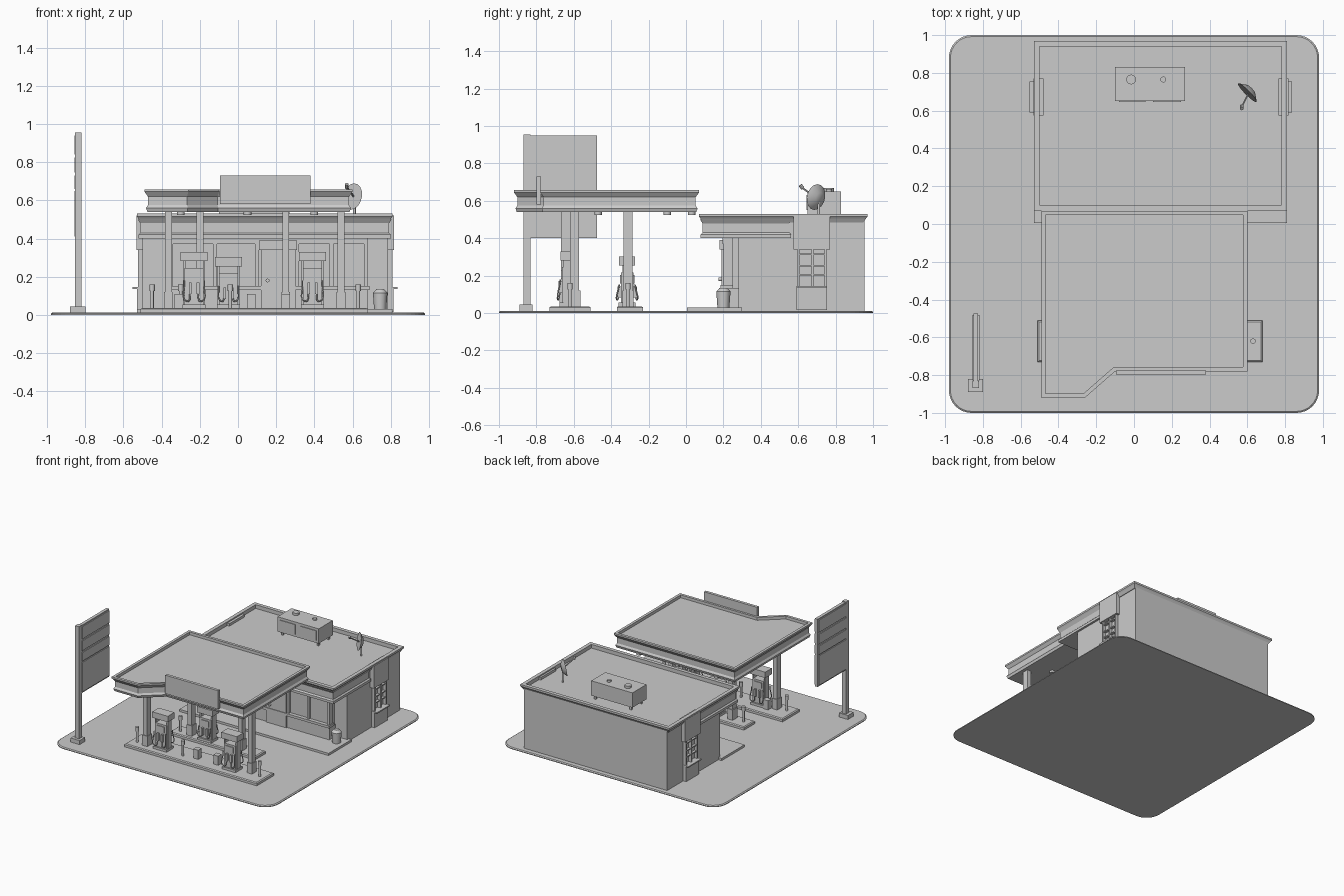
import bpy, bmesh, math
from mathutils import Vector

grey = bpy.data.materials.new("plain grey")
grey.diffuse_color = (0.6, 0.6, 0.6, 1)


def finish(name, bm, smooth=False):
    bmesh.ops.recalc_face_normals(bm, faces=bm.faces)
    me = bpy.data.meshes.new(name)
    bm.to_mesh(me)
    bm.free()
    me.materials.append(grey)
    ob = bpy.data.objects.new(name, me)
    bpy.context.collection.objects.link(ob)
    if smooth:
        bpy.context.view_layer.objects.active = ob
        ob.select_set(True)
        bpy.ops.object.shade_smooth_by_angle(angle=math.radians(40))
        ob.select_set(False)
    return ob


def box(name, x0, x1, y0, y1, z0, z1):
    bm = bmesh.new()
    bmesh.ops.create_cube(bm, size=1)
    for v in bm.verts:
        v.co = ((x0 + x1) / 2 + v.co.x * (x1 - x0), (y0 + y1) / 2 + v.co.y * (y1 - y0),
                (z0 + z1) / 2 + v.co.z * (z1 - z0))
    return finish(name, bm)


def rod(name, a, b, r, r2=None, n=12):
    a, b = Vector(a), Vector(b)
    bm = bmesh.new()
    bmesh.ops.create_cone(bm, cap_ends=True, segments=n, radius1=r,
                          radius2=r if r2 is None else r2, depth=(b - a).length)
    q = (b - a).to_track_quat('Z', 'Y')
    for v in bm.verts:
        v.co = q @ v.co + (a + b) / 2
    return finish(name, bm, True)


def inset(pts, d):
    # move every edge of a counter-clockwise outline inward by d
    out = []
    for i, p in enumerate(pts):
        p, a, b = Vector(p), Vector(pts[i - 1]), Vector(pts[(i + 1) % len(pts)])
        e, f = (p - a).normalized(), (b - p).normalized()
        n, m = Vector((-e.y, e.x)), Vector((-f.y, f.x))
        out.append(p + (n + m) * d / (1 + n.dot(m)))
    return out


def layered(name, pts, steps, smooth=False):
    # stack of (inset, height) rings, capped at both ends
    bm = bmesh.new()
    rings = [[bm.verts.new((p.x, p.y, z)) for p in inset(pts, d)] for d, z in steps]
    n = len(pts)
    for r, s in zip(rings, rings[1:]):
        for i in range(n):
            bm.faces.new((r[i], r[(i + 1) % n], s[(i + 1) % n], s[i]))
    bm.faces.new(rings[0])
    bm.faces.new(rings[-1])
    return finish(name, bm, smooth)


def tube(name, pts, r):
    cu = bpy.data.curves.new(name, 'CURVE')
    cu.dimensions, cu.bevel_depth, cu.bevel_resolution, cu.resolution_u = '3D', r, 1, 5
    sp = cu.splines.new('BEZIER')
    sp.bezier_points.add(len(pts) - 1)
    for bp, p in zip(sp.bezier_points, pts):
        bp.co, bp.handle_left_type, bp.handle_right_type = p, 'AUTO', 'AUTO'
    cu.materials.append(grey)
    bpy.context.collection.objects.link(bpy.data.objects.new(name, cu))


# forecourt slab with rounded corners
R = 0.12
slab = [(sx * (0.98 - R) + R * math.cos(t), sy * (1 - R) + R * math.sin(t))
        for k, (sx, sy) in enumerate([(1, 1), (-1, 1), (-1, -1), (1, -1)])
        for t in [math.radians(90 * k + 11.25 * j) for j in range(9)]]
layered("forecourt", slab, [(0, 0), (0, 0.006), (0.008, 0.012)])

# shop walls, porch, fascia and roof with parapet
box("shop_walls", -0.5, 0.785, 0.28, 0.955, 0.01, 0.5)
box("porch", -0.53, 0.81, 0.005, 0.3, 0.008, 0.03)
layered("shop_fascia", [(-0.53, 0.07), (0.81, 0.07), (0.81, 0.57), (-0.53, 0.57)],
        [(0.008, 0.4), (0.008, 0.42), (0.018, 0.43), (0.018, 0.48), (0.005, 0.5)])
layered("shop_roof", [(-0.53, 0.07), (0.81, 0.07), (0.81, 0.97), (-0.53, 0.97)],
        [(0.02, 0.485), (0.008, 0.505), (0, 0.515), (0, 0.53), (0.03, 0.53), (0.03, 0.5)])

# shop front: low wall, glass, posts, rails, door
box("front_low_wall", -0.36, 0.68, 0.2, 0.29, 0.03, 0.13)
box("front_glass", -0.35, 0.67, 0.215, 0.29, 0.13, 0.4)
box("front_sill", -0.37, 0.69, 0.185, 0.25, 0.13, 0.15)
box("front_header", -0.36, 0.68, 0.195, 0.25, 0.37, 0.4)
for x in (-0.35, -0.12, 0.1, 0.31, 0.49, 0.67):
    box("front_post", x - 0.01, x + 0.01, 0.2, 0.25, 0.03, 0.4)
box("door", 0.12, 0.3, 0.19, 0.25, 0.03, 0.35)
box("door_header", 0.11, 0.31, 0.18, 0.25, 0.34, 0.39)
rod("door_knob", (0.155, 0.195, 0.18), (0.155, 0.175, 0.18), 0.01)

# side bays: cover, shelves, bin and ledge on both walls
for side, wall in ((1, 0.785), (-1, -0.5)):
    def bay(name, inn, out, y0, y1, z0, z1):
        a, b = sorted((wall + side * inn, wall + side * out))
        box(name, a, b, y0, y1, z0, z1)
    bay("bay_cover", -0.02, 0.032, 0.575, 0.77, 0.34, 0.52)
    bay("bay_bin", -0.02, 0.03, 0.59, 0.755, 0.015, 0.135)
    bay("bay_ledge", -0.02, 0.052, 0.59, 0.755, 0.135, 0.145)
    for y in (0.595, 0.67, 0.74):
        bay("bay_post", -0.01, 0.025, y, y + 0.012, 0.14, 0.35)
    for z in (0.2, 0.25, 0.31):
        bay("bay_shelf", -0.01, 0.02, 0.595, 0.75, z, z + 0.008)

# rooftop cooler on legs with two vents
box("cooler", -0.1, 0.27, 0.65, 0.83, 0.53, 0.65)
for x in (-0.08, 0.24):
    for y in (0.67, 0.8):
        box("cooler_leg", x, x + 0.015, y, y + 0.015, 0.5, 0.53)
    box("cooler_grille", x - 0.0 if x < 0 else 0.1, 0.06 if x < 0 else 0.25, 0.645, 0.66, 0.55, 0.63)
rod("cooler_vent", (-0.015, 0.765, 0.64), (-0.015, 0.765, 0.668), 0.026)
rod("cooler_vent", (0.155, 0.765, 0.64), (0.155, 0.765, 0.664), 0.016)

# satellite dish
rod("dish_post", (0.61, 0.71, 0.5), (0.61, 0.71, 0.61), 0.007)
rod("dish", (0.6, 0.695, 0.615), (0.58, 0.675, 0.62), 0.03, 0.07, 16).location = (0.02, 0.02, 0)
rod("dish_arm", (0.61, 0.7, 0.615), (0.57, 0.62, 0.67), 0.005, n=6)
rod("dish_feed", (0.57, 0.625, 0.665), (0.57, 0.61, 0.685), 0.01, n=8)

# canopy with stepped edge, soffit lights and front board
canopy = [(-0.49, -0.92), (-0.26, -0.92), (-0.1, -0.78), (0.6, -0.78), (0.6, 0.07), (-0.49, 0.07)]
layered("canopy", canopy, [(0.015, 0.54), (0.008, 0.56), (0.018, 0.575), (0.018, 0.62),
                           (0.0, 0.645), (0, 0.658), (0.022, 0.658), (0.022, 0.635)])
for x in (-0.3, 0.05, 0.4):
    for y in (-0.47, -0.1, 0.03):
        rod("canopy_light", (x, y, 0.523), (x, y, 0.545), 0.02)
box("canopy_board", -0.095, 0.38, -0.798, -0.775, 0.58, 0.73)

# pump islands
for x0, x1, y0, y1 in ((-0.51, 0.68, -0.73, -0.51), (-0.36, 0.41, -0.37, -0.23)):
    layered("island", [(x0, y0), (x1, y0), (x1, y1), (x0, y1)],
            [(0, 0.008), (0, 0.03), (0.008, 0.036)])

# canopy columns with foot blocks
for x, y in ((-0.365, -0.645), (0.54, -0.595), (-0.2, -0.31), (0.25, -0.31)):
    box("column", x - 0.018, x + 0.018, y - 0.024, y + 0.024, 0.03, 0.55)
    box("column_foot", x - 0.023, x + 0.023, y - 0.03, y + 0.03, 0.03, 0.12)

# fuel pumps: cabinet, head, displays, nozzles and hoses
for x, y, t in ((-0.23, -0.63, 0.33), (0.39, -0.63, 0.33), (-0.05, -0.315, 0.302)):
    box("pump_base", x - 0.06, x + 0.06, y - 0.045, y + 0.045, 0.03, 0.055)
    box("pump_cabinet", x - 0.05, x + 0.05, y - 0.033, y + 0.033, 0.05, t - 0.085)
    for s in (-1, 1):
        box("pump_frame", x + s * 0.052 - 0.006, x + s * 0.052 + 0.006, y - 0.025, y + 0.025, 0.05, t - 0.04)
        box("pump_display", x - 0.035, x + 0.035, y + s * 0.035 - 0.004, y + s * 0.035 + 0.004, t - 0.145, t - 0.1)
        for dx in (-0.02, 0.02):
            yn = y + s * 0.042
            box("pump_nozzle", x + dx - 0.007, x + dx + 0.007, yn - 0.01, yn + 0.01, t - 0.22, t - 0.16)
            tube("pump_hose", [(x + dx, yn, t - 0.21), (x + dx * 1.8, yn + s * 0.012, 0.07),
                               (x + dx * 2.6, yn, t - 0.15)], 0.004)
    box("pump_head", x - 0.07, x + 0.07, y - 0.042, y + 0.042, t - 0.048, t)

# bollards, service posts and bins
for x, y in ((-0.45, -0.65), (-0.04, -0.65), (0.63, -0.62), (-0.3, -0.31), (0.35, -0.31)):
    rod("bollard", (x, y, 0.03), (x, y, 0.14), 0.009)
    rod("bollard_cap", (x, y, 0.125), (x, y, 0.16), 0.014)
for x, y in ((0.25, -0.62), (-0.31, -0.6), (0.07, -0.62)):
    box("island_bin", x - 0.022, x + 0.022, y - 0.022, y + 0.022, 0.03, 0.11)
rod("porch_bin", (0.745, 0.2, 0.03), (0.745, 0.2, 0.115), 0.032, 0.038)
rod("porch_bin_lid", (0.745, 0.2, 0.115), (0.745, 0.2, 0.135), 0.038, 0.02)

# price sign: foot, pole and stacked panels
box("sign_foot", -0.88, -0.8, -0.89, -0.82, 0.008, 0.045)
box("sign_pole", -0.855, -0.82, -0.868, -0.832, 0.04, 0.955)
box("sign_board", -0.85, -0.825, -0.835, -0.475, 0.4, 0.95)
for z0, z1 in ((0.41, 0.65), (0.66, 0.73), (0.745, 0.825), (0.84, 0.94)):
    box("sign_panel", -0.856, -0.819, -0.828, -0.482, z0, z1)
